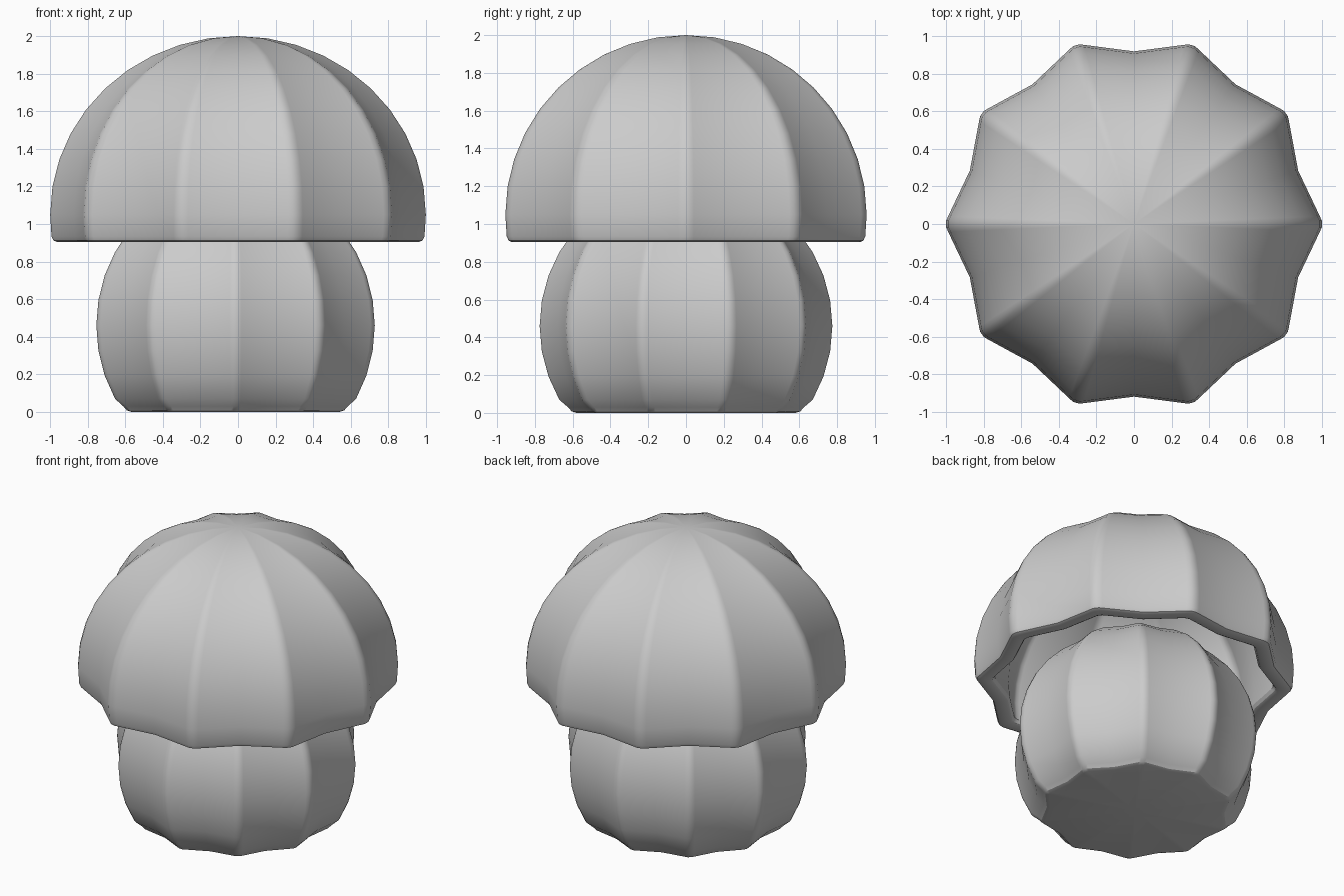
import bpy, bmesh
from math import sin, cos, radians

if "Cube" in bpy.data.objects:
    bpy.data.objects.remove(bpy.data.objects["Cube"])

LOBES = 10


def fluted_section(turn):
    """Unit cross-section: rounded ridges with straight flanks into sharp valleys."""
    section = []
    for i in range(LOBES):
        a = 360 / LOBES * i + turn
        for da, r in ((-2.4, 0.988), (-1, 0.998), (1, 0.998), (2.4, 0.988), (18, 0.917)):
            section.append((radians(a + da), r / 0.998))
    return section


def dome(radius, height, centre, low, high, steps):
    """Profile of an ellipsoid between two latitudes in degrees, bottom to top."""
    points = []
    for i in range(steps + 1):
        t = radians(low + (high - low) * i / steps)
        points.append((radius * cos(t), centre + height * sin(t)))
    return points


def fluted_solid(name, profile, turn=0, x=0):
    """Sweep a profile of (radius, z) round the fluted section, closing ends at the axis."""
    bm = bmesh.new()
    section = fluted_section(turn)
    rings = []
    for r, z in profile:
        if r < 0.001:
            rings.append([bm.verts.new((x, 0, z))])
        else:
            rings.append([bm.verts.new((x + r * k * cos(a), r * k * sin(a), z))
                          for a, k in section])
    n = len(section)
    for lower, upper in zip(rings, rings[1:]):
        for i in range(n):
            j = (i + 1) % n
            corners = [lower[i % len(lower)], lower[j % len(lower)],
                       upper[j % len(upper)], upper[i % len(upper)]]
            bm.faces.new(list(dict.fromkeys(corners)))
    bmesh.ops.recalc_face_normals(bm, faces=bm.faces[:])
    mesh = bpy.data.meshes.new(name)
    bm.to_mesh(mesh)
    bm.free()
    obj = bpy.data.objects.new(name, mesh)
    bpy.context.collection.objects.link(obj)
    bpy.ops.object.select_all(action='DESELECT')
    bpy.context.view_layer.objects.active = obj
    obj.select_set(True)
    bpy.ops.object.shade_smooth_by_angle(angle=radians(30))
    return obj


# Stem: fluted ball cut flat at the base, its top hidden inside the cap
stem_profile = [(0, 0), (0.58, 0), (0.605, 0.008), (0.625, 0.03)]
stem_profile += dome(0.775, 0.78, 0.46, -30, 90, 12)
fluted_solid("stem", stem_profile, turn=18, x=-0.013)

# Cap: hollow fluted dome with a softly rounded rim
outer = dome(1.0, 0.95, 1.05, -7, 0, 1) + dome(1.0, 0.95, 1.05, 9, 90, 9)
inner = dome(0.88, 0.84, 1.05, -8, 0, 1) + dome(0.88, 0.84, 1.05, 9, 90, 9)
rim = [(0.885, 0.912), (0.90, 0.905), (0.965, 0.905), (0.982, 0.912)]
fluted_solid("cap", inner[::-1] + rim + outer)
